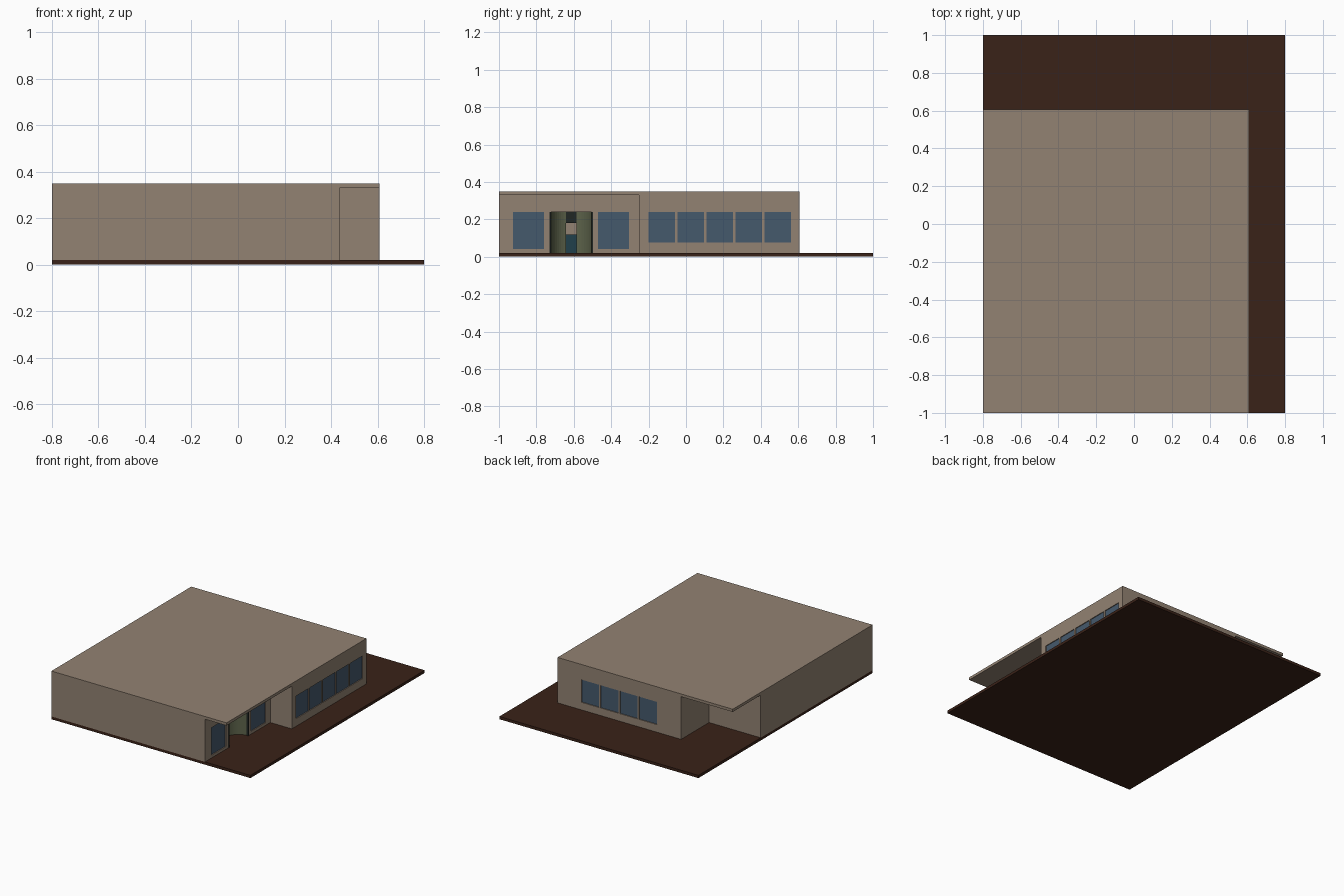
import bpy, bmesh
from math import cos, sin, asin, pi
from mathutils import Vector

if "Cube" in bpy.data.objects:
    bpy.data.objects.remove(bpy.data.objects["Cube"])


def material(name, rgb):
    m = bpy.data.materials.new(name)
    m.diffuse_color = (*rgb, 1)
    m.use_nodes = True
    m.node_tree.nodes["Principled BSDF"].inputs["Base Color"].default_value = m.diffuse_color
    return m


TAN = material("tan_render", (0.29, 0.225, 0.17))
EARTH = material("dark_earth", (0.042, 0.016, 0.009))
GLASS = material("blue_glass", (0.06, 0.1, 0.15))
GREEN = material("green_panel", (0.11, 0.125, 0.07))
TEAL = material("teal", (0.015, 0.05, 0.07))
DARK = material("dark_frame", (0.015, 0.02, 0.018))


def finish(name, bm, mat):
    bmesh.ops.recalc_face_normals(bm, faces=bm.faces)
    me = bpy.data.meshes.new(name)
    bm.to_mesh(me)
    bm.free()
    ob = bpy.data.objects.new(name, me)
    bpy.context.collection.objects.link(ob)
    if mat:
        me.materials.append(mat)
    return ob


def box(name, x, y, z, mat=None):
    bm = bmesh.new()
    bmesh.ops.create_cube(bm, size=1)
    for v in bm.verts:
        v.co = [lo + (c + 0.5) * (hi - lo) for c, (lo, hi) in zip(v.co, (x, y, z))]
    return finish(name, bm, mat)


def shell(name, outer, inner, z0, z1, mat, closed=True):
    """Upright wall between two matching outlines."""
    bm = bmesh.new()
    rings = [[bm.verts.new((*o, z0)), bm.verts.new((*o, z1)),
              bm.verts.new((*i, z1)), bm.verts.new((*i, z0))]
             for o, i in zip(outer, inner)]
    n = len(rings)
    for k in range(n if closed else n - 1):
        a, b = rings[k], rings[(k + 1) % n]
        for j in range(4):
            bm.faces.new((a[j], b[j], b[(j + 1) % 4], a[(j + 1) % 4]))
    if not closed:
        bm.faces.new(rings[0])
        bm.faces.new(rings[-1])
    return finish(name, bm, mat)


# Ground plate and flat roof
box("ground_plate", (-0.8, 0.8), (-1, 1), (0, 0.02), EARTH)
box("roof_slab", (-0.8, 0.608), (-1, 0.606), (0.33, 0.35), TAN)

# Stepped outer walls, offset inwards for thickness
T = 0.03
plan = [Vector(p) for p in ((-0.8, -1), (0.435, -1), (0.435, -0.25), (0.608, -0.25),
                            (0.608, 0.606), (-0.385, 0.606), (-0.385, 0.285), (-0.8, 0.285))]


def inward(a, b):
    d = (b - a).normalized()
    return Vector((-d.y, d.x))


inner = [p + T * (inward(plan[i - 1], p) + inward(p, plan[(i + 1) % len(plan)]))
         for i, p in enumerate(plan)]
walls = shell("outer_walls", plan, inner, 0.02, 0.33, TAN)


def cut(x, y, z):
    c = box("opening_cutter", x, y, z)
    c.hide_render = True
    c.hide_viewport = True
    c.display_type = 'WIRE'
    m = walls.modifiers.new("opening", 'BOOLEAN')
    m.operation = 'DIFFERENCE'
    m.solver = 'EXACT'
    m.object = c


def window(name, side, wall, lo, hi, z):
    """Opening in a wall facing +x or +y with a slightly sunk pane."""
    hole, pane = (wall - 0.05, wall + 0.03), (wall - 0.014, wall - 0.006)
    if side == 'x':
        cut(hole, (lo, hi), z)
        box(name, pane, (lo, hi), z, GLASS)
    else:
        cut((lo, hi), hole, z)
        box(name, (lo, hi), pane, z, GLASS)


# Window rows on the right and back, tall windows beside the entrance
for i in range(5):
    y = -0.2 + 0.155 * i
    window("right_window", 'x', 0.608, y, y + 0.142, (0.075, 0.24))
for i in range(4):
    x = -0.19 + 0.155 * i
    window("back_window", 'y', 0.606, x, x + 0.142, (0.075, 0.24))
for y in (-0.925, -0.47):
    window("entrance_window", 'x', 0.435, y, y + 0.165, (0.04, 0.24))

# Curved entrance niche: two arc panels with a doorway between them
CY, R, GAP = -0.613, 0.116, 0.03
cut((0.385, 0.465), (CY - R, CY + R), (0.01, 0.24))
for s in (-1, 1):
    a0, a1 = asin(GAP / R), pi / 2
    arc = [a0 + (a1 - a0) * k / 10 for k in range(11)]
    pts = [[(0.433 - r * cos(a), CY + s * r * sin(a)) for a in arc] for r in (R, R - 0.006)]
    shell("entrance_curved_panel", *pts, 0.02, 0.24, GREEN, closed=False)
    edge = sorted((CY + s * R, CY + s * (R - 0.008)))
    box("entrance_frame", (0.42, 0.437), edge, (0.02, 0.24), DARK)

# Doorway header and the counter seen through the doorway
box("doorway_header", (0.312, 0.32), (CY - GAP, CY + GAP), (0.18, 0.24), DARK)
box("reception_counter", (0.1, 0.16), (CY - 0.1, CY + 0.1), (0.02, 0.12), TEAL)
